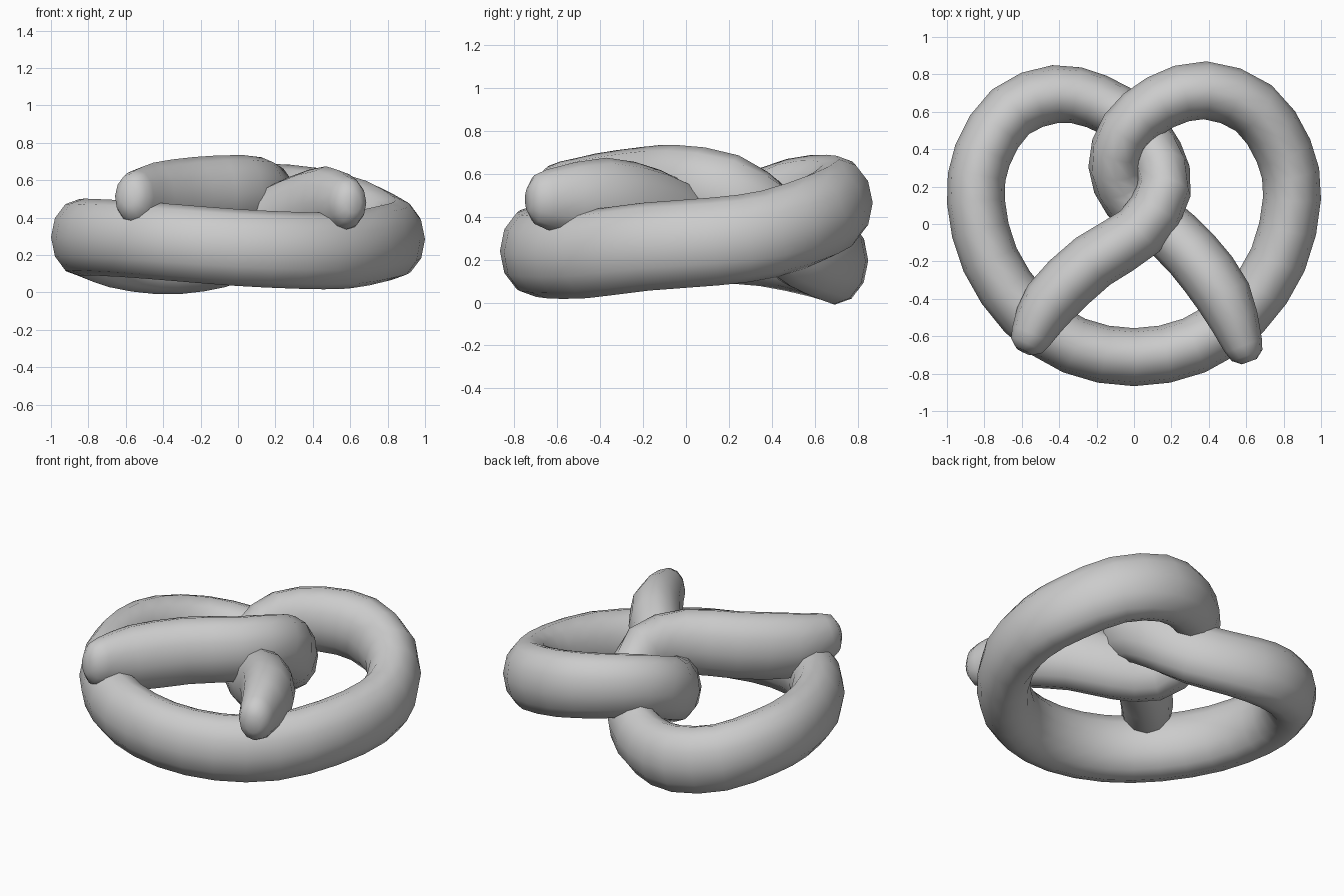
import bpy, bmesh, math
from mathutils import Vector

cube = bpy.data.objects.get("Cube")
if cube:
    bpy.data.objects.remove(cube, do_unlink=True)

grey = bpy.data.materials.new("plain_grey")
grey.use_nodes = True
grey.diffuse_color = (0.6, 0.6, 0.6, 1)
grey.node_tree.nodes["Principled BSDF"].inputs["Base Color"].default_value = (0.6, 0.6, 0.6, 1)

SIDES, STEPS = 12, 2
WIDE, HIGH = 0.155, 0.205

# Centre line of the rope: x, y, z and thickness
path = [Vector(p) for p in [
    # over-crossing end
    (-.55, -.60, .51, .72), (-.45, -.42, .495, .97), (-.22, -.20, .52, 1),
    (.03, -.04, .535, .97), (.16, .18, .505, .94), (.12, .37, .38, .93),
    (-.01, .54, .25, .93),
    # right-hand loop
    (-.20, .655, .20, .95), (-.42, .695, .195, 1), (-.66, .60, .23, 1), (-.81, .37, .28, 1),
    (-.845, .12, .295, 1), (-.77, -.19, .295, 1), (-.58, -.47, .285, 1), (-.32, -.65, .265, 1),
    # front arc
    (0, -.712, .24, 1), (.32, -.65, .225, 1), (.58, -.47, .225, 1),
    # left-hand loop
    (.77, -.19, .26, 1), (.845, .14, .285, 1), (.80, .39, .32, 1), (.64, .62, .40, 1),
    (.38, .715, .465, 1), (.14, .65, .49, .97), (-.04, .50, .48, .94), (-.10, .31, .405, .93),
    # under-crossing end
    (-.03, .14, .33, .94), (.13, .01, .345, .97), (.31, -.16, .42, 1),
    (.48, -.39, .475, .98), (.585, -.65, .48, .68)]]


def spline(a, b, c, d, t):
    return 0.5 * (2*b + (c - a)*t + (2*a - 5*b + 4*c - d)*t*t + (3*b - a - 3*c + d)*t**3)


# Smooth the centre line
guides = [2*path[0] - path[1]] + path + [2*path[-1] - path[-2]]
line = [spline(*guides[i:i + 4], s / STEPS) for i in range(len(path) - 1) for s in range(STEPS)]
line.append(path[-1])


# Round off both ends with shrinking rings
def cap(end, inner):
    direction = (end - inner).to_3d().normalized()
    rings = []
    for angle in (0.6, 1.15):
        p = end.to_3d() + direction * 0.1 * math.sin(angle)
        rings.append(Vector((*p, end.w * math.cos(angle))))
    return rings


line = cap(line[0], line[1])[::-1] + line + cap(line[-1], line[-2])

# Sweep an upright oval along the line
bm = bmesh.new()
rings = []
for i, point in enumerate(line):
    before, after = line[max(i - 1, 0)], line[min(i + 1, len(line) - 1)]
    tangent = (after - before).to_3d().normalized()
    side = tangent.cross(Vector((0, 0, 1))).normalized()
    up = side.cross(tangent)
    ring = []
    for k in range(SIDES):
        a = math.tau * k / SIDES
        offset = side * WIDE * math.cos(a) + up * HIGH * math.sin(a)
        ring.append(bm.verts.new(point.to_3d() + offset * point.w))
    rings.append(ring)
for r, s in zip(rings, rings[1:]):
    for k in range(SIDES):
        n = (k + 1) % SIDES
        bm.faces.new((r[k], r[n], s[n], s[k]))
bm.faces.new(rings[0])
bm.faces.new(rings[-1][::-1])
bmesh.ops.recalc_face_normals(bm, faces=bm.faces)

mesh = bpy.data.meshes.new("twisted_rope")
bm.to_mesh(mesh)
bm.free()
mesh.materials.append(grey)
rope = bpy.data.objects.new("twisted_rope", mesh)
bpy.context.collection.objects.link(rope)
bpy.context.view_layer.objects.active = rope
rope.select_set(True)
bpy.ops.object.shade_smooth_by_angle(angle=math.radians(60))
